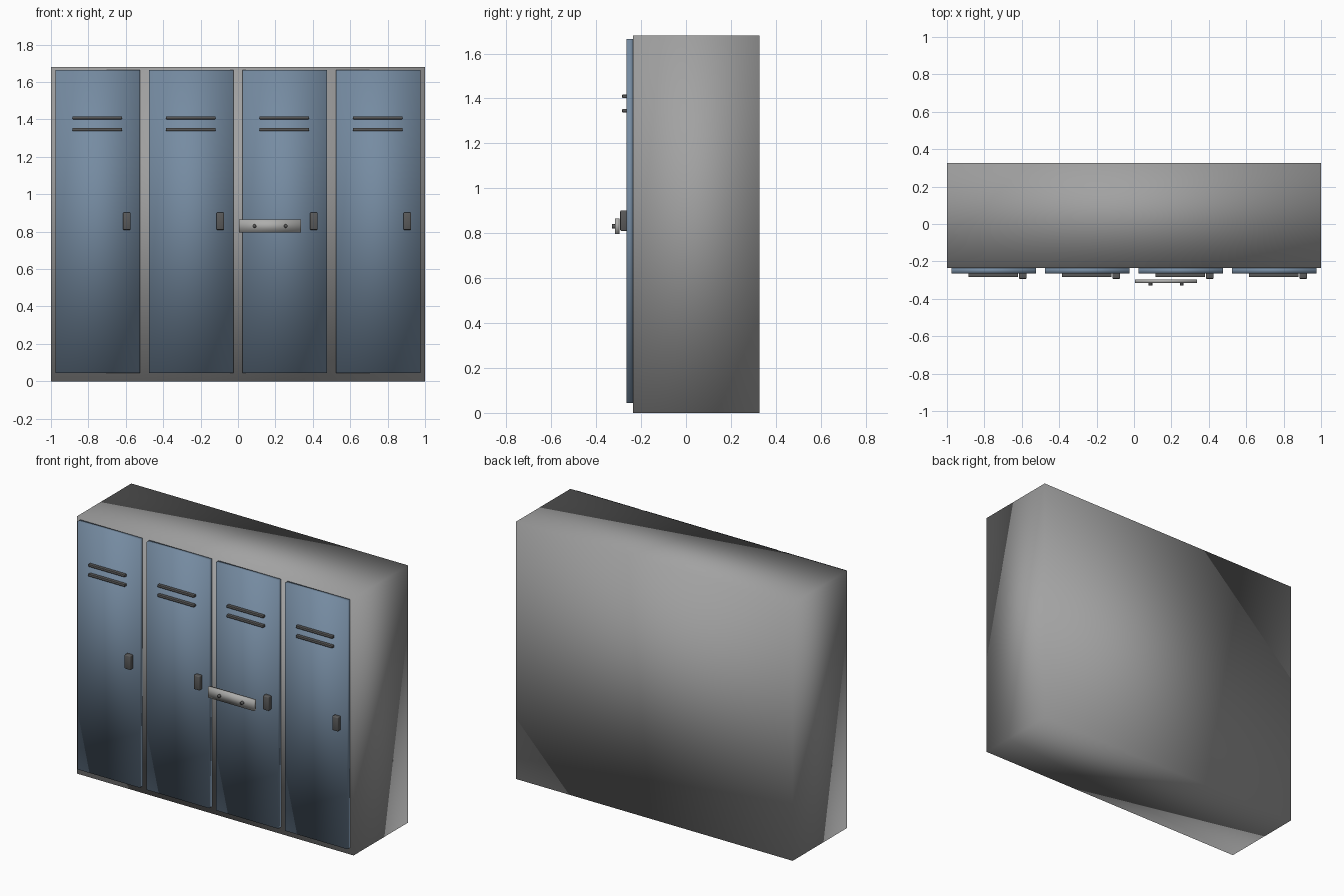
import bpy
import math

cube = bpy.data.objects.get("Cube")
if cube:
    bpy.data.objects.remove(cube, do_unlink=True)


def material(name, rgb):
    mat = bpy.data.materials.new(name)
    mat.use_nodes = True
    color = (*rgb, 1.0)
    mat.diffuse_color = color
    mat.node_tree.nodes["Principled BSDF"].inputs["Base Color"].default_value = color
    return mat


grey = material("cabinet grey", (0.36, 0.36, 0.36))
blue = material("door blue", (0.18, 0.26, 0.36))
dark = material("dark metal", (0.10, 0.10, 0.10))
steel = material("plate steel", (0.42, 0.42, 0.41))


def finish(obj, name, mat, bevel=0):
    obj.name = name
    obj.data.materials.append(mat)
    obj.data.shade_smooth()
    if bevel:
        mod = obj.modifiers.new("rounded edges", "BEVEL")
        mod.width = bevel
        mod.segments = 2
    return obj


def box(name, x, y, z, mat, bevel=0):
    """Softly shaded box from (low, high) ranges on each axis."""
    ranges = (x, y, z)
    bpy.ops.mesh.primitive_cube_add(size=1)
    obj = bpy.context.object
    for v in obj.data.vertices:
        v.co = [(lo + hi) / 2 + c * (hi - lo) for c, (lo, hi) in zip(v.co, ranges)]
    return finish(obj, name, mat, bevel)


# Cabinet body
box("cabinet_body", (-1, 1), (-0.235, 0.327), (0, 1.68), grey)

# Four doors, each with two vent louvres and a handle
for i in range(4):
    cx = -0.75 + 0.5 * i
    n = i + 1
    box(f"door_{n}", (cx - 0.225, cx + 0.225), (-0.264, -0.235), (0.045, 1.665), blue)
    for level, z in (("lower", 1.346), ("upper", 1.409)):
        box(f"{level}_vent_{n}", (cx - 0.135, cx + 0.13), (-0.284, -0.26),
            (z - 0.008, z + 0.008), dark, 0.003)
    box(f"handle_{n}", (cx + 0.134, cx + 0.176), (-0.293, -0.26),
        (0.81, 0.902), dark, 0.005)

# Name plate standing off the third door, with two screws
box("name_plate", (0.006, 0.337), (-0.316, -0.296), (0.796, 0.865), steel)
for side, x in (("right", 0.088), ("left", 0.255)):
    bpy.ops.mesh.primitive_cylinder_add(
        vertices=12, radius=0.010, depth=0.02,
        location=(x, -0.319, 0.83), rotation=(math.pi / 2, 0, 0))
    finish(bpy.context.object, f"{side}_plate_screw", dark)
